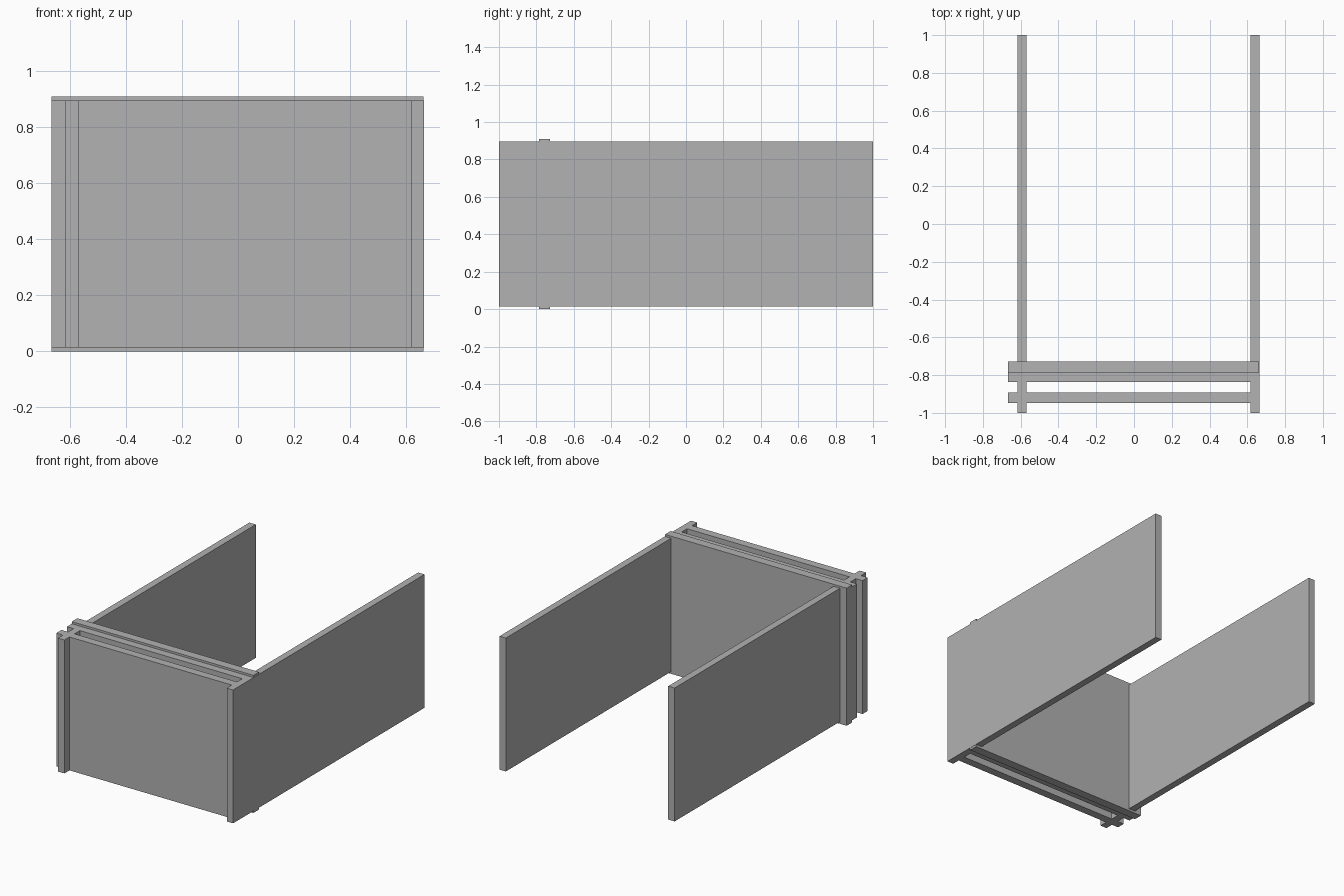
import bpy

# Remove the default object
cube = bpy.data.objects.get("Cube")
if cube:
    bpy.data.objects.remove(cube, do_unlink=True)

# Single grey material
GREY = (0.445, 0.445, 0.445, 1.0)
grey = bpy.data.materials.new("plain grey")
grey.use_nodes = True
grey.diffuse_color = GREY
grey.node_tree.nodes["Principled BSDF"].inputs["Base Color"].default_value = GREY


def board(name, x, y, z):
    """Box-shaped board spanning the given (min, max) ranges."""
    spans = (x, y, z)
    bpy.ops.mesh.primitive_cube_add(
        size=1, location=[(a + b) / 2 for a, b in spans])
    obj = bpy.context.object
    obj.name = obj.data.name = name
    for v in obj.data.vertices:
        v.co = [c * (b - a) for c, (a, b) in zip(v.co, spans)]
    obj.data.materials.append(grey)
    return obj


BOARD_Z = (0.014, 0.896)

# Long side boards
board("right_side_board", (-0.617, -0.57), (-1.0, 1.0), BOARD_Z)
board("left_side_board", (0.618, 0.664), (-1.0, 1.0), BOARD_Z)

# Cross boards, running past the right side and butting into the left side
for name, y in (("front_cross_board", (-0.947, -0.893)),
                ("middle_cross_board", (-0.837, -0.785))):
    board(name, (-0.666, 0.618), y, BOARD_Z)

# Slightly taller board behind them, running the full width
board("rear_cross_board", (-0.666, 0.662), (-0.785, -0.727), (0.0, 0.91))
